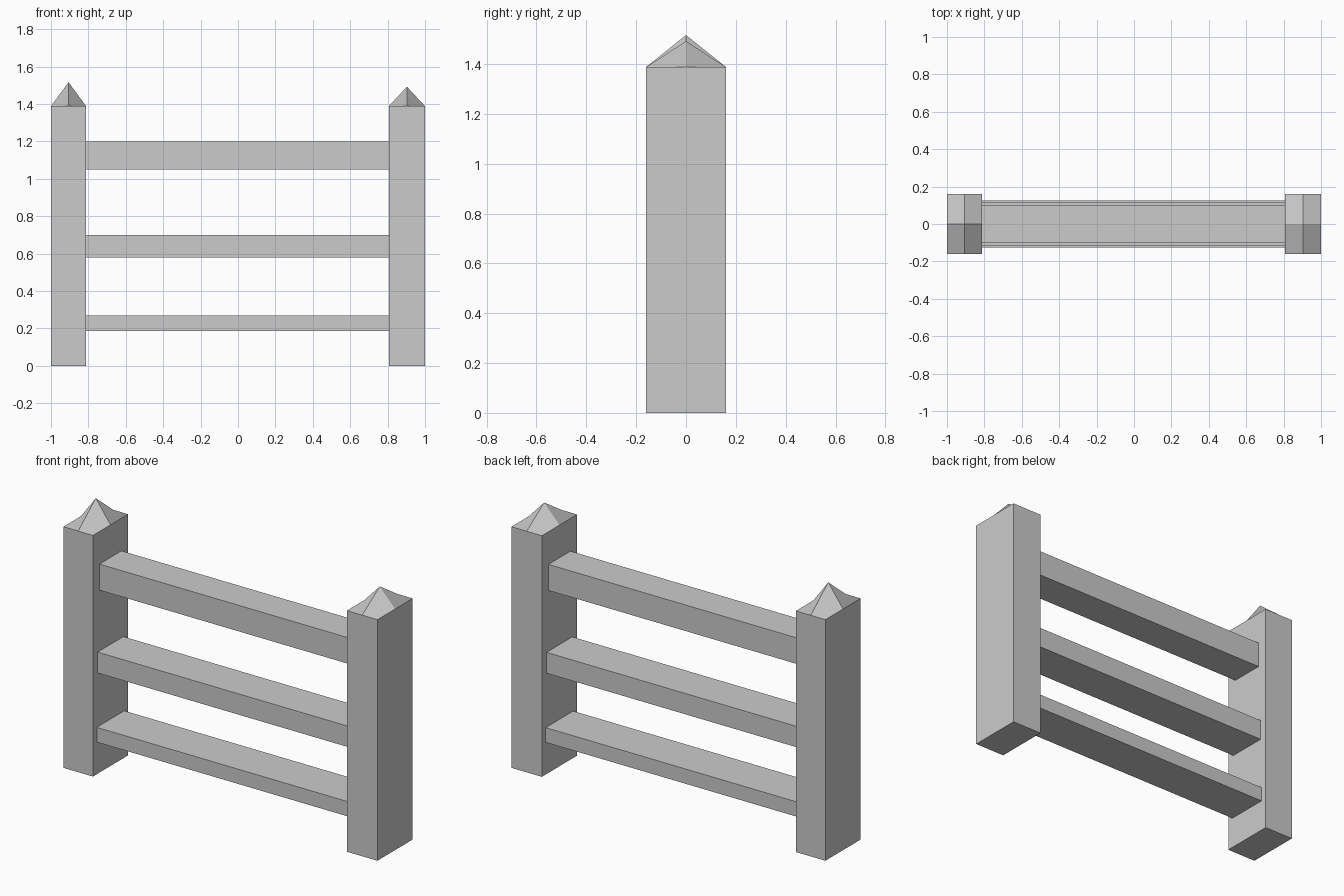
import bpy, bmesh

if "Cube" in bpy.data.objects:
    bpy.data.objects.remove(bpy.data.objects["Cube"])


def make_object(name, bm):
    bmesh.ops.recalc_face_normals(bm, faces=bm.faces)
    mesh = bpy.data.meshes.new(name)
    bm.to_mesh(mesh)
    bm.free()
    obj = bpy.data.objects.new(name, mesh)
    bpy.context.collection.objects.link(obj)
    return obj


def post(name, cx, hx, hy, top, peak):
    bm = bmesh.new()
    # ring of corners and edge midpoints, shared by body and cap
    ring = [(-1, -1), (0, -1), (1, -1), (1, 0), (1, 1), (0, 1), (-1, 1), (-1, 0)]
    up = [bm.verts.new((cx + x * hx, y * hy, top)) for x, y in ring]
    low = [bm.verts.new((cx + x * hx, y * hy, 0)) for x, y in ring[::2]]
    bm.faces.new(low[::-1])
    for i in range(4):
        a, b = 2 * i, (2 * i + 2) % 8
        bm.faces.new((low[i], low[(i + 1) % 4], up[b], up[a + 1], up[a]))
    # cap: four folded quads rising to the peak
    apex = bm.verts.new((cx, 0, peak))
    for i in range(4):
        a = 2 * i
        bm.faces.new((up[a - 1], up[a], up[a + 1], apex))
    return make_object(name, bm)


def rail(name, half_len, hy, z0, z1):
    bm = bmesh.new()
    bmesh.ops.create_cube(bm, size=1)
    for v in bm.verts:
        v.co.x *= 2 * half_len
        v.co.y *= 2 * hy
        v.co.z = z1 if v.co.z > 0 else z0
    return make_object(name, bm)


# end posts, the left peak slightly taller
post("left_post", -0.906, 0.094, 0.16, 1.388, 1.516)
post("right_post", 0.903, 0.097, 0.16, 1.388, 1.492)

# horizontal rails between the posts
for name, hy, z0, z1 in (("bottom_rail", 0.125, 0.185, 0.27),
                         ("middle_rail", 0.117, 0.58, 0.70),
                         ("top_rail", 0.10, 1.05, 1.20)):
    rail(name, 0.812, hy, z0, z1)
